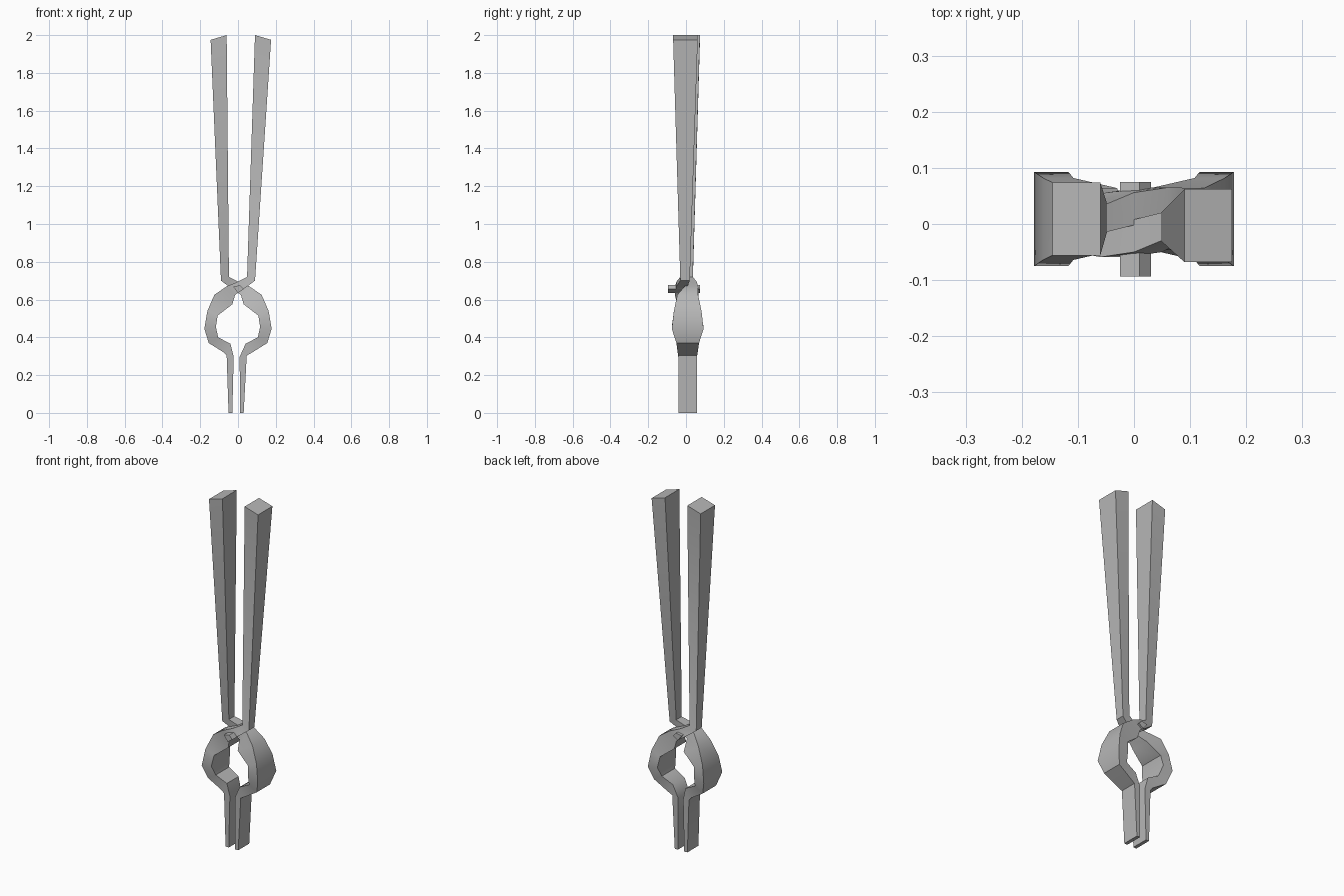
import bpy
import bmesh

cube = bpy.data.objects.get("Cube")
if cube:
    bpy.data.objects.remove(cube, do_unlink=True)

steel = bpy.data.materials.new("grey steel")
steel.use_nodes = True
GREY = (0.47, 0.47, 0.47, 1)
steel.diffuse_color = GREY
steel.node_tree.nodes["Principled BSDF"].inputs["Base Color"].default_value = GREY


def loft(name, rings):
    """Skin a chain of four-sided rings and cap both ends."""
    bm = bmesh.new()
    rows = [[bm.verts.new(p) for p in ring] for ring in rings]
    for a, b in zip(rows, rows[1:]):
        for i in range(4):
            j = (i + 1) % 4
            bm.faces.new((a[i], a[j], b[j], b[i]))
    bm.faces.new(rows[0])
    bm.faces.new(rows[-1])
    bmesh.ops.recalc_face_normals(bm, faces=bm.faces)
    mesh = bpy.data.meshes.new(name)
    bm.to_mesh(mesh)
    bm.free()
    mesh.materials.append(steel)
    obj = bpy.data.objects.new(name, mesh)
    bpy.context.collection.objects.link(obj)
    return obj


# Stations from jaw tip to handle end:
# outer x, z, inner x, z, half depth, depth offset, sideways shift
STATIONS = [
    (.04, 0, .02, 0, .05, 0, -.01),
    (.053, .303, .016, .297, .05, 0, -.007),
    (.075, .32, .04, .366, .053, 0, 0),
    (.155, .37, .105, .4, .06, 0, 0),
    (.178, .445, .117, .455, .084, 0, 0),
    (.162, .54, .108, .515, .073, 0, 0),
    (.125, .625, .03, .575, .055, 0, 0),
    (.06, .67, .015, .625, .036, .026, 0),
    (0, .695, -.05, .67, .029, .024, 0),
    (-.048, .72, -.09, .7, .025, .008, 0),
    (-.075, 2, -.16, 1.975, .065, .006, .015),
]


def arm(name, side):
    """side -1 is the front arm, +1 the back arm."""
    rings = []
    for ox, oz, ix, iz, half, off, shift in STATIONS:
        mid = (.009 if oz < .65 else .003) + side * off
        o, i = side * ox + shift, side * ix + shift
        rings.append([(o, mid - half, oz), (o, mid + half, oz),
                      (i, mid + half, iz), (i, mid - half, iz)])
    return loft(name, rings)


arms = [arm("front_arm", -1), arm("back_arm", 1)]

# Square pivot pin through the crossing
PIN = [(-.025, .668), (.01, .676), (.03, .655), (0, .635)]
loft("pivot_pin", [[(x, y, z) for x, z in PIN] for y in (-.094, .075)])

# Soft shading around the jaw bows, crisp bar edges
bpy.ops.object.select_all(action="DESELECT")
for obj in arms:
    obj.select_set(True)
bpy.context.view_layer.objects.active = arms[0]
bpy.ops.object.shade_smooth_by_angle(angle=.7)
